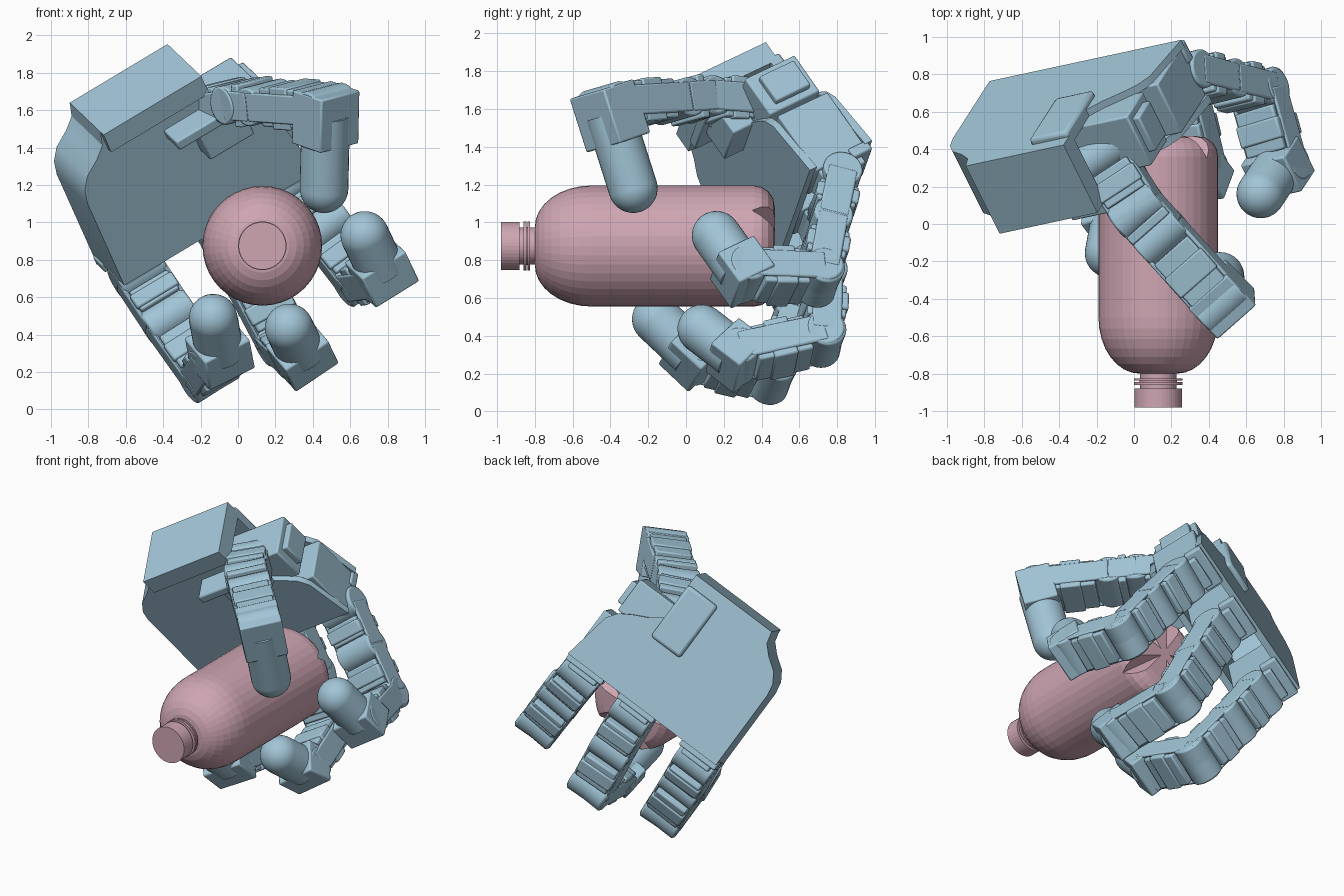
import bpy, bmesh
from math import pi, cos, sin, radians
from mathutils import Vector, Matrix

if "Cube" in bpy.data.objects:
    bpy.data.objects.remove(bpy.data.objects["Cube"])

def material(name, col):
    m = bpy.data.materials.new(name)
    m.diffuse_color = (*col, 1)
    m.use_nodes = True
    m.node_tree.nodes["Principled BSDF"].inputs["Base Color"].default_value = m.diffuse_color
    return m

BLUE = material("hand_blue", (0.36, 0.56, 0.68))
PINK = material("bottle_pink", (0.62, 0.38, 0.45))

# Palm frame: a runs wrist to fingers, b across the palm, c out of the palm
A = Vector((-0.90, 0.31, 1.64))
n = Vector((0.41, -0.82, -0.39)).normalized()
v = Vector((0.84, 0.19, 0.51))
v = (v - n * v.dot(n)).normalized()
u = v.cross(n)
PALM = Matrix.Translation(A) @ Matrix((u, v, n)).transposed().to_4x4()

def W(a, b, c):
    return PALM @ Vector((a, b, c))

def finish(name, bm, mat, bevel=0.0, smooth=True):
    bmesh.ops.recalc_face_normals(bm, faces=bm.faces)
    me = bpy.data.meshes.new(name)
    bm.to_mesh(me)
    bm.free()
    ob = bpy.data.objects.new(name, me)
    bpy.context.collection.objects.link(ob)
    me.materials.append(mat)
    if bevel:
        mod = ob.modifiers.new("bevel", 'BEVEL')
        mod.width, mod.segments = bevel, 2
        mod.limit_method, mod.angle_limit = 'ANGLE', radians(50)
    if smooth:
        bpy.ops.object.select_all(action='DESELECT')
        ob.select_set(True)
        bpy.context.view_layer.objects.active = ob
        bpy.ops.object.shade_smooth_by_angle(angle=radians(30))
    return ob

def box(bm, mat, lo, hi):
    lo, hi = Vector(lo), Vector(hi)
    s = Matrix.Diagonal((*(hi - lo), 1))
    bmesh.ops.create_cube(bm, size=1, matrix=mat @ Matrix.Translation((lo + hi) / 2) @ s)

def cylinder(bm, mat, r, depth, segs=24):
    bmesh.ops.create_cone(bm, cap_ends=True, segments=segs, radius1=r, radius2=r,
                          depth=depth, matrix=mat)

def plate(bm, mat, outline, lo, hi):
    face = bm.faces.new([bm.verts.new(mat @ Vector((x, y, lo))) for x, y in outline])
    up = bmesh.ops.extrude_face_region(bm, geom=[face])["geom"]
    d = mat.to_3x3() @ Vector((0, 0, hi - lo))
    bmesh.ops.translate(bm, vec=d, verts=[e for e in up if isinstance(e, bmesh.types.BMVert)])

def link_frame(p, q, hinge):
    """Local x = hinge axis, y = along the link, z = outward; origin at p."""
    y = (q - p).normalized()
    x = (hinge - y * hinge.dot(y)).normalized()
    return Matrix.Translation(p) @ Matrix((x, y, x.cross(y))).transposed().to_4x4()

TURN = Matrix.Rotation(pi / 2, 4, 'Y')

def link(bm, p, q, hinge, w=0.28, t=0.21):
    """One phalanx: motor body, two side cheeks, a raised band and hinge barrels."""
    m, L = link_frame(p, q, hinge), (q - p).length
    box(bm, m, (-w * .43, .09, -t / 2), (w * .43, L - .08, t / 2))
    box(bm, m, (-w * .47, L * .38, -t * .55), (w * .47, L * .66, t * .55))
    for s in (-1, 1):
        x0, x1 = sorted((s * w * .42, s * w * .5))
        box(bm, m, (x0, 0, -t * .38), (x1, L, t * .38))
    for y in (0, L):
        cylinder(bm, m @ Matrix.Translation((0, y, 0)) @ TURN, t * .5, w * .98)

def fingertip(name, p, q, hinge, r=0.13):
    bm = bmesh.new()
    d = q - p
    rot = link_frame(p, q, hinge) @ Matrix.Rotation(-pi / 2, 4, 'X')
    cylinder(bm, Matrix.Translation(d * .55) @ rot, r, d.length * .9, 32)
    bmesh.ops.create_uvsphere(bm, u_segments=32, v_segments=16, radius=r,
                              matrix=Matrix.Translation(d) @ rot)
    finish(name, bm, BLUE)

def finger(name, pts, hinge):
    bm = bmesh.new()
    for p, q in zip(pts[:-2], pts[1:-1]):
        link(bm, p, q, hinge)
    p, q = pts[-2:]
    L = (q - p).length
    m = link_frame(p, q, hinge)
    box(bm, m, (-.14, -.09, -.115), (.14, L * .45, .115))
    finish(name, bm, BLUE, 0.012)
    fingertip(name + "_tip", p, q, hinge)

# Palm plates, both cut to the same outline
left = [(0, 0), (.08, -.02), (.14, -.08), (.2, -.165), (.27, -.21), (.35, -.225), (.92, -.225)]
right = [(.92, .99), (.58, .93), (.51, .88), (.46, .80), (.41, .70), (.35, .62), (0, .62)]
for name, lo, hi in (("back_plate", 0, .045), ("palm_plate", .355, .40)):
    bm = bmesh.new()
    plate(bm, PALM, left + right, lo, hi)
    finish(name, bm, BLUE)

# Curved side wall between the plates
bm = bmesh.new()
plate(bm, PALM, left + [(a, b + .05) for a, b in reversed(left)], .04, .36)
finish("side_wall", bm, BLUE)

# Upright mounting slab at the wrist
bm = bmesh.new()
box(bm, PALM, (0, 0, 0), (.12, .62, .44))
finish("wrist_block", bm, BLUE)

# Raised motor cover on the back of the hand
bm = bmesh.new()
box(bm, PALM, (.08, .38, -.035), (.5, .62, .02))
finish("back_cover", bm, BLUE, .02)

# Finger motors held between the plates
bm = bmesh.new()
for b in (-.09, .42, .84):
    box(bm, PALM, (.55, b - .13, .04), (.93, b + .13, .36))
    box(bm, PALM, (.90, b - .11, .08), (1.0, b + .11, .34))
    box(bm, PALM, (.90, b - .145, .02), (.96, b + .145, .14))
finish("finger_motors", bm, BLUE, .01)

# Three curled fingers as (a, b, c) joints: base, middle, end, tip
fingers = {
    "outer_finger": [(1.0, -.09, .24), (1.20, -.09, .46), (1.45, -.08, .75), (1.18, -.05, 1.07), (.90, -.02, 1.15)],
    "middle_finger": [(1.0, .43, .24), (1.28, .42, .42), (1.58, .40, .62), (1.45, .36, 1.07), (1.21, .34, 1.14)],
    "inner_finger": [(1.0, .86, .24), (1.22, .89, .45), (1.47, .92, .68), (1.28, .95, 1.05), (1.01, .945, 1.05)],
}
for name, joints in fingers.items():
    finger(name, [W(*j) for j in joints], v)

# Thumb mount, bracket and thumb
bm = bmesh.new()
box(bm, PALM, (.25, .40, .04), (.50, .90, .36))
box(bm, PALM, (.29, .84, .08), (.46, .94, .30))
box(bm, PALM, (.20, .32, .36), (.26, .70, .56))
box(bm, PALM, (.20, .46, .38), (.44, .74, .52))
finish("thumb_mount", bm, BLUE, .01)

T1, T2, T3 = Vector((.02, .08, 1.65)), Vector((.47, -.42, 1.62)), Vector((.46, -.28, 1.18))
hinge = (T2 - T1).cross(T3 - T2).normalized()
T0 = W(.3, .62, .25)
Tm = T1.lerp(T2, .28)
finger("thumb", [T0, T1, Tm, T2, T3], hinge)

# Bottle turned around its long axis
SEGS = 40
cx, cz, R = .13, .875, .32
profile = [(0, -.98), (.127, -.98), (.127, -.88), (.097, -.88), (.097, -.86), (.13, -.86),
           (.13, -.845), (.10, -.845), (.10, -.838), (.13, -.838), (.13, -.825), (.097, -.825), (.097, -.80)]
profile += [(.10 + .22 * sin(t), -.50 - .30 * cos(t)) for t in [i * pi / 16 for i in range(1, 9)]]
profile += [(R, .36), (.313, .40), (.29, .435), (.25, .462), (.20, .47), (0, .47)]
bm = bmesh.new()
vs = [bm.verts.new((cx + r, y, cz)) for r, y in profile]
es = [bm.edges.new(e) for e in zip(vs[:-1], vs[1:])]
bmesh.ops.spin(bm, geom=vs + es, cent=(cx, 0, cz), axis=(0, 1, 0), angle=2 * pi, steps=SEGS)
bmesh.ops.remove_doubles(bm, verts=bm.verts, dist=1e-4)
bottle = finish("bottle", bm, PINK, smooth=False)

# Five wedge notches in the bottle foot
bm = bmesh.new()
for k in range(5):
    t = radians(36 + 72 * k)
    rad, tan = Vector((cos(t), 0, sin(t))), Vector((-sin(t), 0, cos(t)))
    o, ax = Vector((cx, .475, cz)), Vector((0, 1, 0))
    tip = bm.verts.new(o + rad * .03)
    ring = [bm.verts.new(o + rad * .38 + d) for d in (tan * .1, ax * .15, tan * -.1, ax * -.15)]
    bm.faces.new(ring)
    for i in range(4):
        bm.faces.new((tip, ring[i], ring[(i + 1) % 4]))
cutter = finish("foot_cutter", bm, PINK, smooth=False)
cutter.hide_render = True
cutter.hide_set(True)
mod = bottle.modifiers.new("notches", 'BOOLEAN')
mod.operation, mod.object, mod.solver = 'DIFFERENCE', cutter, 'EXACT'
